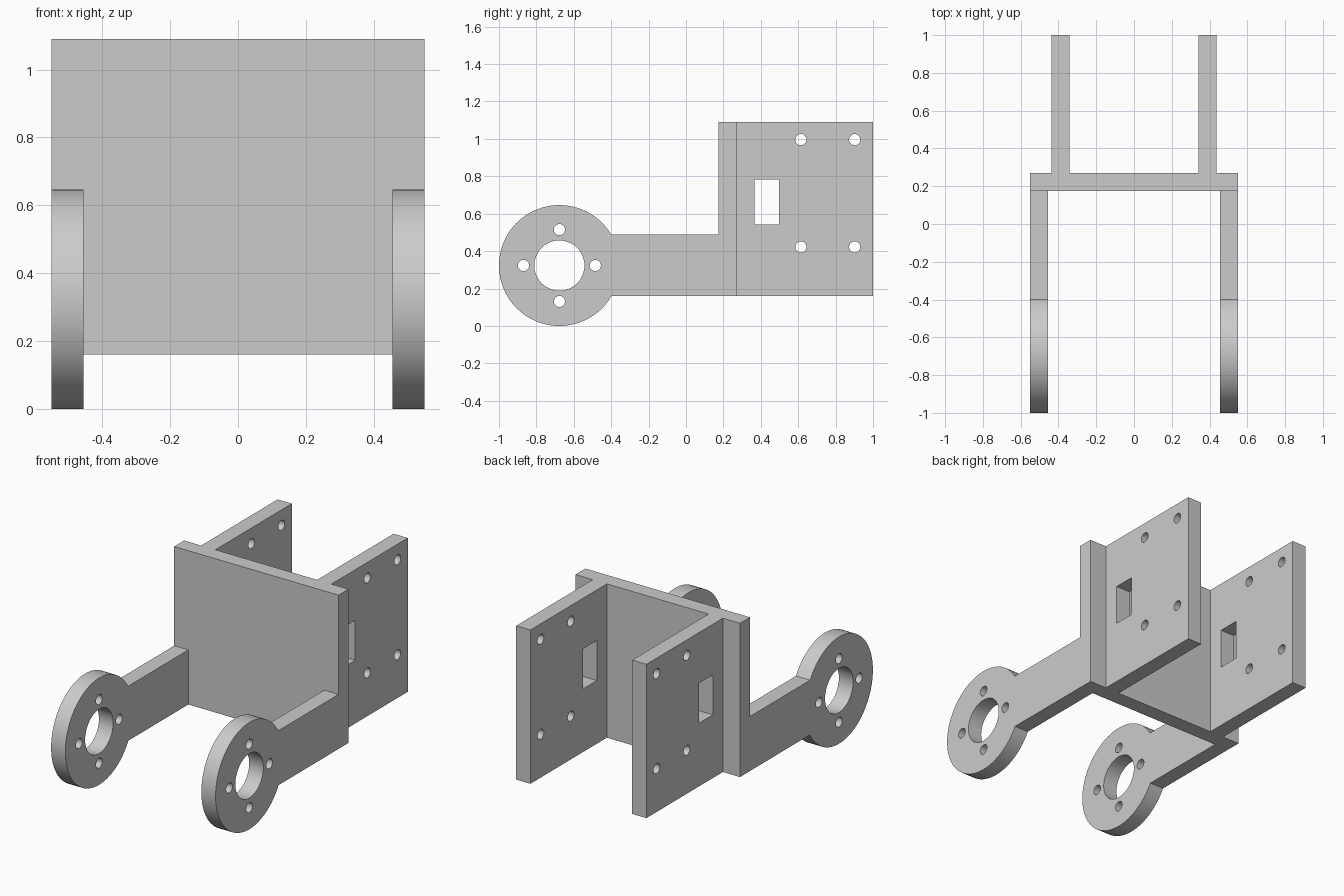
import bpy
import bmesh
from math import sin, cos, asin, pi, radians
from mathutils import Matrix

cube = bpy.data.objects.get("Cube")
if cube:
    bpy.data.objects.remove(cube, do_unlink=True)

grey = bpy.data.materials.new("plain grey")
grey.use_nodes = True
grey.diffuse_color = (0.6, 0.6, 0.6, 1)
grey.node_tree.nodes["Principled BSDF"].inputs["Base Color"].default_value = (0.6, 0.6, 0.6, 1)

# Shared dimensions
THICK = 0.095
HALF_WIDTH = 0.55
BOTTOM, TOP = 0.16, 1.09
PLATE_FRONT, PLATE_BACK = 0.175, 0.27
ARM_TOP = 0.49
RING_Y, RING_Z, RING_R = -0.677, 0.323, 0.323
BOLT_R = 0.03


def arc(cy, cz, r, start=0, end=2 * pi, n=32, closed=True):
    """Points on an arc; a closed circle omits its repeated last point."""
    steps = n if closed else n - 1
    return [(cy + r * cos(start + (end - start) * i / steps),
             cz + r * sin(start + (end - start) * i / steps)) for i in range(n)]


def rect(y0, y1, z0, z1):
    return [(y0, z0), (y1, z0), (y1, z1), (y0, z1)]


def slab(name, loops, x_mid, thick):
    """Extrude an outline with holes, drawn in the y-z plane, along x."""
    curve = bpy.data.curves.new(name, "CURVE")
    curve.dimensions = "2D"
    curve.fill_mode = "BOTH"
    curve.extrude = thick / 2
    for loop in loops:
        spline = curve.splines.new("POLY")
        spline.points.add(len(loop) - 1)
        for point, (y, z) in zip(spline.points, loop):
            point.co = (y, z, 0, 1)
        spline.use_cyclic_u = True
    temp = bpy.data.objects.new(name + " profile", curve)
    bpy.context.collection.objects.link(temp)
    bpy.context.view_layer.update()
    mesh = bpy.data.meshes.new_from_object(
        temp.evaluated_get(bpy.context.evaluated_depsgraph_get()))
    bpy.data.objects.remove(temp, do_unlink=True)

    # Stand the profile up, weld caps to walls
    mesh.transform(Matrix(((0, 0, 1, x_mid), (1, 0, 0, 0), (0, 1, 0, 0), (0, 0, 0, 1))))
    bm = bmesh.new()
    bm.from_mesh(mesh)
    bmesh.ops.remove_doubles(bm, verts=bm.verts, dist=0.0001)
    bmesh.ops.recalc_face_normals(bm, faces=bm.faces)
    bm.to_mesh(mesh)
    bm.free()
    mesh.materials.clear()
    mesh.materials.append(grey)
    mesh.shade_smooth()
    mesh.set_sharp_from_angle(angle=radians(30))
    mesh.name = name
    obj = bpy.data.objects.new(name, mesh)
    bpy.context.collection.objects.link(obj)
    return obj


# Cross plate
slab("cross_plate", [rect(PLATE_FRONT, PLATE_BACK, BOTTOM, TOP)], 0, 2 * HALF_WIDTH)

# Arm outline: straight bar running into a round ring
a_top = asin((ARM_TOP - RING_Z) / RING_R)
a_low = asin((BOTTOM - RING_Z) / RING_R)
arm_outline = arc(RING_Y, RING_Z, RING_R, a_top, 2 * pi + a_low, 72, closed=False)
arm_outline += [(PLATE_FRONT, BOTTOM), (PLATE_FRONT, ARM_TOP)]
arm_loops = [arm_outline, arc(RING_Y, RING_Z, 0.134, n=48)]
for k in range(4):
    arm_loops.append(arc(RING_Y + 0.192 * cos(k * pi / 2),
                         RING_Z + 0.192 * sin(k * pi / 2), BOLT_R, n=24))

# Rear side plate: window and four bolt holes
side_loops = [rect(PLATE_BACK, 1, BOTTOM, TOP), rect(0.365, 0.498, 0.542, 0.784)]
side_loops += [arc(y, z, BOLT_R, n=24) for y in (0.614, 0.902) for z in (0.422, 0.996)]

for side, s in (("left", 1), ("right", -1)):
    slab(side + "_ring_arm", arm_loops, s * (HALF_WIDTH - THICK / 2), THICK)
    slab(side + "_side_plate", side_loops, s * 0.388, THICK)
